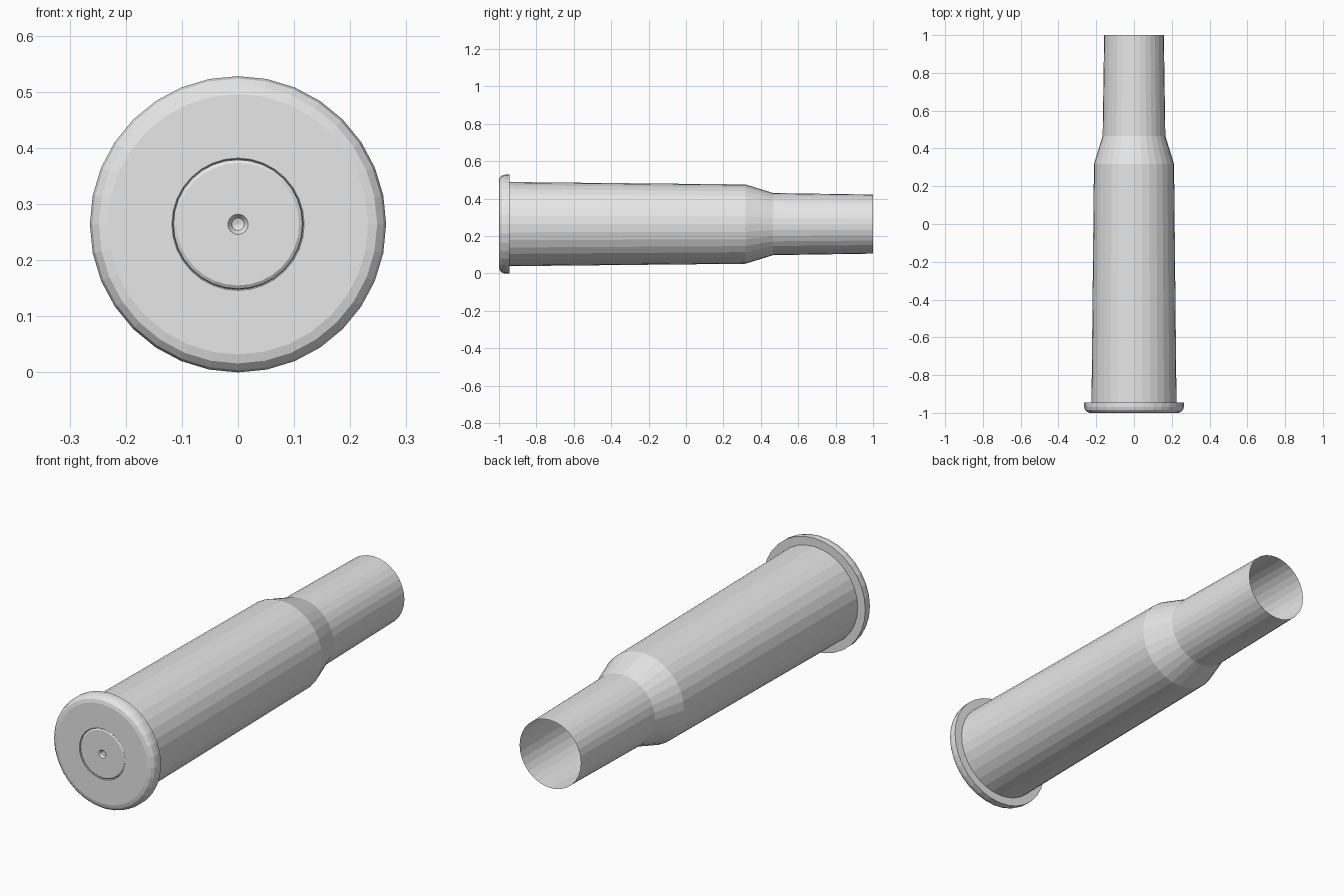
import bpy, bmesh, math

if "Cube" in bpy.data.objects:
    bpy.data.objects.remove(bpy.data.objects["Cube"])

SIDES = 32
CENTRE_Z = 0.264

metal = bpy.data.materials.new("grey metal")
metal.diffuse_color = (0.8, 0.8, 0.8, 1)
metal.use_nodes = True
metal.node_tree.nodes["Principled BSDF"].inputs["Base Color"].default_value = metal.diffuse_color


def lathe(name, profile, sides=SIDES):
    """Revolve (radius, y) points about the long axis; radius 0 makes a pole."""
    bm = bmesh.new()
    rings = []
    for r, y in profile:
        if r == 0:
            rings.append([bm.verts.new((0, y, CENTRE_Z))])
            continue
        rings.append([bm.verts.new((r * math.sin(2 * math.pi * i / sides), y,
                                    CENTRE_Z + r * math.cos(2 * math.pi * i / sides)))
                      for i in range(sides)])
    for a, b in zip(rings, rings[1:]):
        for i in range(sides):
            j = (i + 1) % sides
            if len(a) == 1:
                bm.faces.new((a[0], b[j], b[i]))
            else:
                bm.faces.new((a[i], a[j], b[j], b[i]))
    # Face outwards: the flat base must look towards -y
    bmesh.ops.recalc_face_normals(bm, faces=bm.faces)
    base = max((f for f in bm.faces), key=lambda f: abs(f.normal.y) * f.calc_area())
    if base.normal.y * base.calc_center_median().y < 0:
        bmesh.ops.reverse_faces(bm, faces=bm.faces)
    mesh = bpy.data.meshes.new(name)
    bm.to_mesh(mesh)
    bm.free()
    mesh.materials.append(metal)
    obj = bpy.data.objects.new(name, mesh)
    bpy.context.collection.objects.link(obj)
    return obj


# Rounded front edge of the rim
bevel = 0.032
round_edge = [(0.232 + bevel * math.cos(math.radians(a)),
               -0.968 - bevel * math.sin(math.radians(a))) for a in (90, 60, 30, 0)]

# Case: primer pocket lip, base, rim, tapered body, shoulder, open neck
lathe("case", [(0.116, -0.985), (0.116, -0.998), (0.118, -1.0)] + round_edge + [
    (0.264, -0.944), (0.225, -0.944), (0.212, 0.318), (0.166, 0.466), (0.158, 1.0)])

# Primer: small dent, flat disc, bevelled edge sunk in the pocket
lathe("primer", [(0, -0.986), (0.011, -0.989), (0.018, -0.999),
                 (0.109, -0.999), (0.115, -0.995), (0.116, -0.985)])
